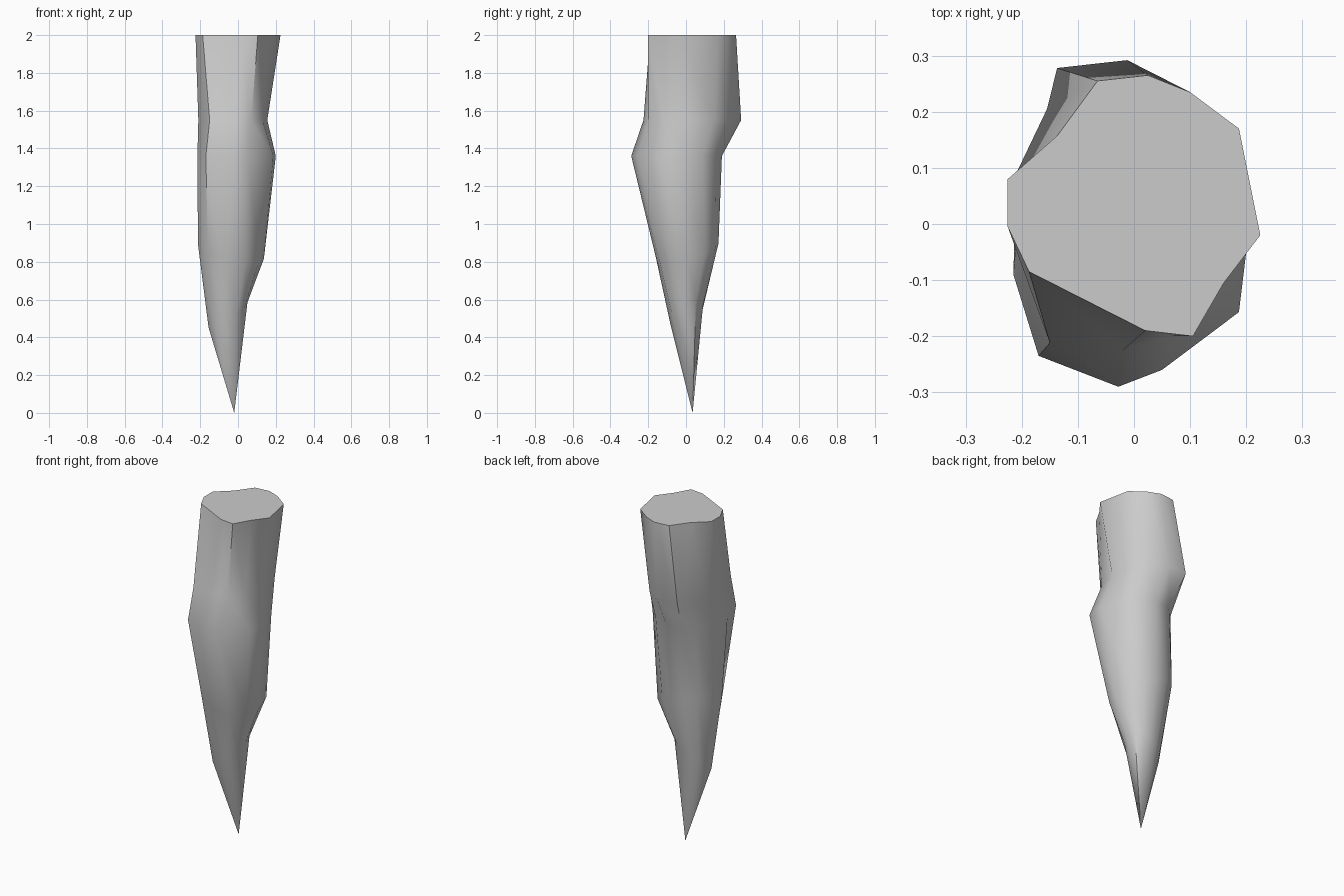
import bpy

if "Cube" in bpy.data.objects:
    bpy.data.objects.remove(bpy.data.objects["Cube"])

# Irregular 12-sided cross-sections, counter-clockwise from the right side
top = [(.225, -.02), (.187, .17), (.1, .235), (.025, .265), (-.065, .255), (-.137, .157),
       (-.225, .08), (-.225, -.005), (-.187, -.085), (.02, -.19), (.105, -.2), (.16, -.105)]
bulge_back = [(.155, 0), (.14, .15), (.09, .22), (-.012, .292), (-.137, .278), (-.155, .205),
              (-.21, .09), (-.21, -.03), (-.15, -.212), (-.02, -.225), (.07, -.2), (.13, -.12)]
bulge_front = [(.2, -.05), (.16, .09), (.09, .16), (0, .19), (-.1, .18), (-.16, .12),
               (-.2, .04), (-.215, -.09), (-.17, -.235), (-.028, -.29), (.05, -.26), (.187, -.157)]
waist = [(.137, 0), (.12, .1), (.05, .155), (-.02, .172), (-.1, .165), (-.165, .125),
         (-.21, .05), (-.212, -.04), (-.16, -.12), (-.06, -.16), (.04, -.14), (.11, -.08)]
lower = [(-.052 + .59 * (x + .036), .003 + .525 * (y - .006)) for x, y in waist]

# Each section: outline, height, and tilt of the section along x and y
sections = [(top, 2, 0, 0), (bulge_back, 1.55, 0, 0), (bulge_front, 1.36, 0, 0),
            (waist, .85, -.25, .25), (lower, .555, .6, .45)]
n = len(top)
verts = [(x, y, z + tx * x + ty * y) for ring, z, tx, ty in sections for x, y in ring]
verts.append((-.02, .035, 0))

# Flat cap, lofted sides and pointed tip
faces = [tuple(range(n))]
for r in range(len(sections) - 1):
    for i in range(n):
        a, b = r * n + i, r * n + (i + 1) % n
        faces.append((a, a + n, b + n, b))
last = (len(sections) - 1) * n
faces += [(last + i, len(verts) - 1, last + (i + 1) % n) for i in range(n)]

mesh = bpy.data.meshes.new("stone_spike")
mesh.from_pydata(verts, [], faces)
mesh.update()
spike = bpy.data.objects.new("stone_spike", mesh)
bpy.context.collection.objects.link(spike)
bpy.context.view_layer.objects.active = spike
spike.select_set(True)
bpy.ops.object.shade_smooth_by_angle(angle=.7)
